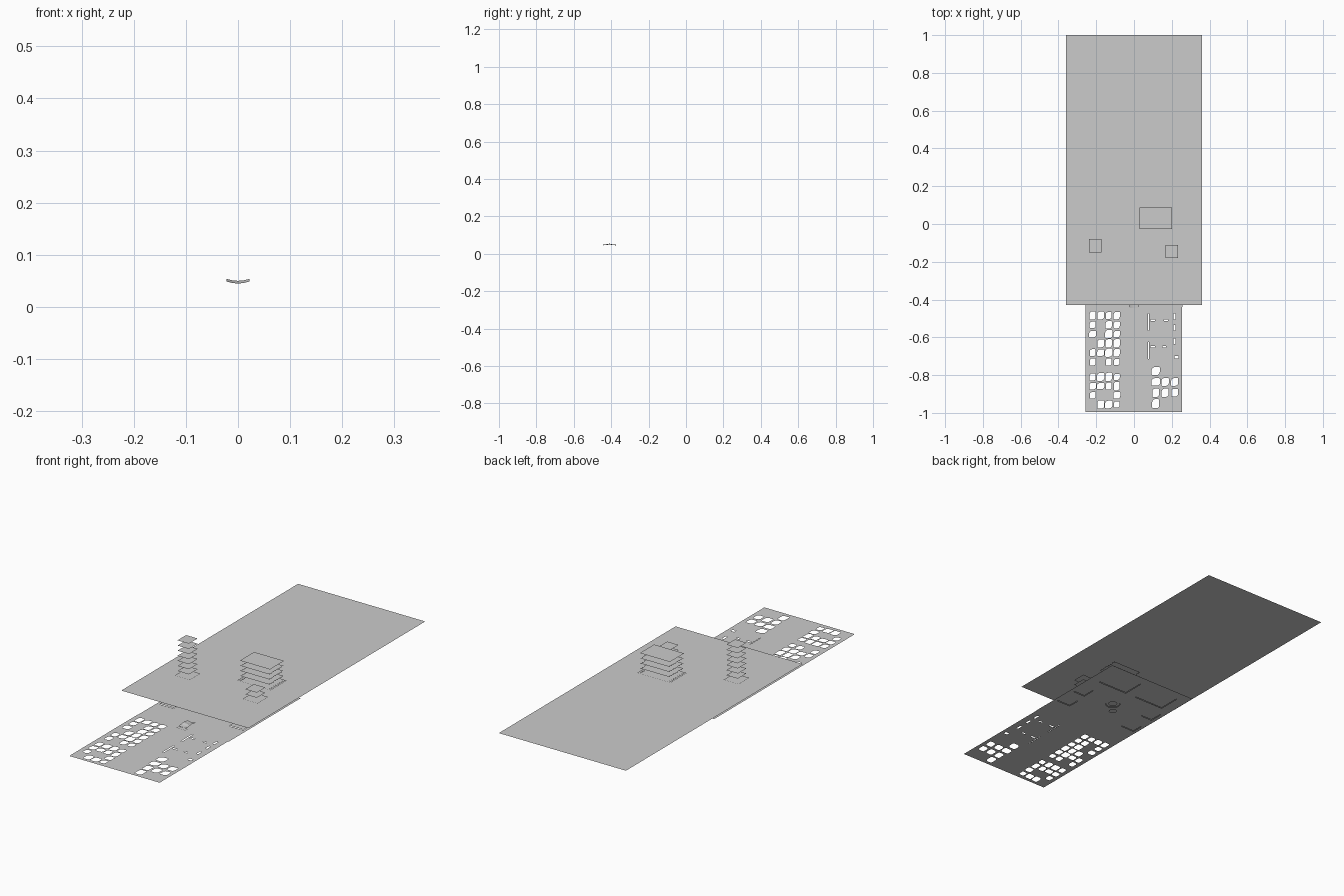
import bpy, bmesh, math, random

if "Cube" in bpy.data.objects:
    bpy.data.objects.remove(bpy.data.objects["Cube"])
random.seed(4)


def sheet(name, z, loops):
    """Flat sheet: first loop is the outline, further loops are holes or islands."""
    cu = bpy.data.curves.new(name + "_outline", 'CURVE')
    cu.dimensions = '2D'
    cu.fill_mode = 'BOTH'
    for pts in loops:
        sp = cu.splines.new('POLY')
        sp.points.add(len(pts) - 1)
        for p, (x, y) in zip(sp.points, pts):
            p.co = (x, y, 0, 1)
        sp.use_cyclic_u = True
    tmp = bpy.data.objects.new(name + "_tmp", cu)
    bpy.context.collection.objects.link(tmp)
    bpy.context.view_layer.update()
    dg = bpy.context.evaluated_depsgraph_get()
    me = bpy.data.meshes.new_from_object(tmp.evaluated_get(dg))
    bpy.data.objects.remove(tmp)
    ob = bpy.data.objects.new(name, me)
    ob.location.z = z
    bpy.context.collection.objects.link(ob)
    return ob


def rect(x0, x1, y0, y1):
    return [(x0, y0), (x1, y0), (x1, y1), (x0, y1)]


def box(cx, cy, w, d):
    return rect(cx - w / 2, cx + w / 2, cy - d / 2, cy + d / 2)


def circle(cx, cy, r, n=24):
    return [(cx + r * math.cos(i * math.tau / n), cy + r * math.sin(i * math.tau / n)) for i in range(n)]


def blob(cx, cy, w, d):
    """Bed with two rounded opposite corners."""
    pts = []
    for k, (sx, sy) in enumerate([(1, 1), (-1, 1), (-1, -1), (1, -1)]):
        r = min(w, d) * (0.4 if k % 2 else 0.12)
        for j in range(4):
            a = k * math.pi / 2 + j * math.pi / 6
            pts.append((cx + sx * (w / 2 - r) + r * math.cos(a), cy + sy * (d / 2 - r) + r * math.sin(a)))
    return pts


def beds(x0, x1, y0, y1, nx, ny, keep):
    """Irregular grid of garden openings."""
    out, dx, dy = [], (x1 - x0) / nx, (y1 - y0) / ny
    for i in range(nx):
        for j in range(ny):
            if random.random() < keep:
                out.append(blob(x0 + (i + .5) * dx, y0 + (j + .5) * dy,
                                dx * random.uniform(.7, .92), dy * random.uniform(.65, .92)))
    return out


# Front garden with openings
G = 0.04
holes = beds(-.24, -.07, -.755, -.46, 4, 6, .82)
holes += beds(-.24, -.07, -.98, -.785, 4, 4, .8)
holes += beds(.09, .24, -.98, -.75, 3, 4, .72)
# Small slots of the square court on the right
holes += [box(.075, y, .007, .09) for y in (-.52, -.67)]
holes += [box(.10, y, .025, .008) for y in (-.51, -.65)]
holes += [box(.215, y, .01, .03) for y in (-.49, -.55, -.62)]
holes += [box(.17, -.51, .02, .007), box(.16, -.65, .02, .007), box(.225, -.705, .02, .015)]
sheet("front_garden", G, [rect(-.257, .253, -.995, -.44)] + holes)

# Low border strips
for name, r in {"garden_border": (-.257, .253, -.995, -.44),
                "court_border": (.068, .25, -.735, -.455),
                "left_bed_border": (-.25, -.066, -.77, -.45),
                "left_front_bed_border": (-.25, -.066, -.988, -.78)}.items():
    x0, x1, y0, y1 = r
    sheet(name, G + .002, [rect(*r), rect(x0 + .006, x1 - .006, y0 + .006, y1 - .006)])

# Lower ground with building footprints and round pool
feet = [(.115, .03, .17, .115), (-.115, .03, .17, .115), (.2, -.145, .065, .07),
        (-.205, -.115, .065, .07), (.2, -.27, .08, .06), (-.2, -.26, .08, .06)]
sheet("lower_ground", G, [rect(-.257, .257, -.44, .14), circle(.01, -.15, .035)]
      + [box(*f) for f in feet])
for i, f in enumerate(feet):
    sheet(f"footprint_floor_{i}", G + .003, [box(*f)])
sheet("pool_rim", G + .002, [circle(.01, -.15, .034), circle(.01, -.15, .02)])
sheet("pool_floor", 0, [circle(.01, -.15, .02)])

# Great upper deck
D = 0.132
sheet("upper_deck", D, [rect(-.36, .36, -.43, 1.0)])


def scalloped(cx, cy, w, d, n=7):
    """Floor slab with zigzag sides."""
    pts, s = [], d / n
    for side in (1, -1):
        for i in range(n):
            y = cy + side * (-d / 2 + i * s)
            pts += [(cx + side * w / 2, y), (cx + side * (w / 2 - .007), y + side * s / 2)]
        pts.append((cx + side * w / 2, cy + side * d / 2))
    return pts


# Stacked floor slabs of the three towers
STEP = 0.026
for name, (cx, cy, w, d), top in (("main_block", feet[0], 4), ("low_block", feet[2], 2),
                                  ("tall_block", feet[3], 7)):
    sheet(name + "_base", D + .003, [box(cx, cy, w + .02, d + .016), box(cx, cy, w, d)])
    for k in range(-2, top + 1):
        shape = scalloped if name == "main_block" and k < top else box
        sheet(f"{name}_floor_{k + 2}", D + k * STEP + (.003 if k == 0 else 0), [shape(cx, cy, w, d)])
top_ob = bpy.data.objects["tall_block_floor_9"]
top_ob.location.z = 0.315

# Gate roof with upswept ends
bm = bmesh.new()
N = 10
rows = []
for y, z in ((-.445, .045), (-.425, .0465), (-.41, .050), (-.395, .0465), (-.375, .045)):
    rows.append([bm.verts.new((.0225 * t, y, z + .004 * t * t))
                 for t in [2 * i / N - 1 for i in range(N + 1)]])
for a, b in zip(rows, rows[1:]):
    for i in range(N):
        bm.faces.new((a[i], a[i + 1], b[i + 1], b[i]))
me = bpy.data.meshes.new("gate_roof")
bm.to_mesh(me)
bm.free()
bpy.context.collection.objects.link(bpy.data.objects.new("gate_roof", me))
sheet("gate_step", G + .003, [box(0, -.452, .05, .02)])
